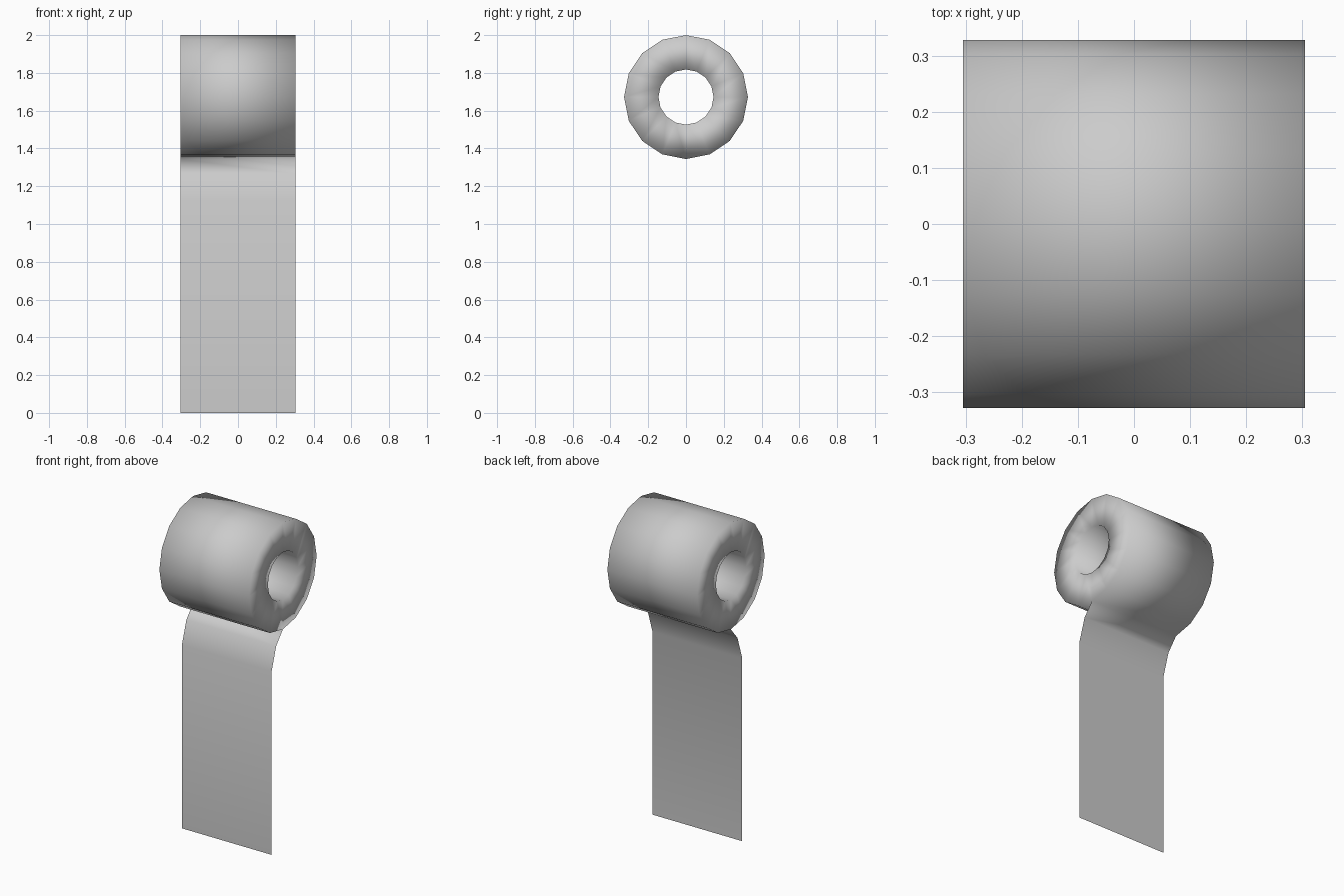
import bpy
import bmesh
from math import sin, cos, pi

# Remove the default cube
cube = bpy.data.objects.get("Cube")
if cube:
    bpy.data.objects.remove(cube, do_unlink=True)

SIDES = 16
HALF_WIDTH = 0.305
OUTER, INNER = 0.328, 0.146
CENTRE_Z = 2 - OUTER

# Paper colour
paper = bpy.data.materials.new("paper_grey")
paper.use_nodes = True
colour = (0.6, 0.6, 0.6, 1)
paper.diffuse_color = colour
paper.node_tree.nodes["Principled BSDF"].inputs["Base Color"].default_value = colour

bm = bmesh.new()


def ring(radius, x):
    """Circle of vertices around the roll axis, starting at the top."""
    angles = [2 * pi * i / SIDES for i in range(SIDES)]
    return [bm.verts.new((x, radius * sin(a), CENTRE_Z + radius * cos(a)))
            for a in angles]


# Hollow roll: outer wall, right end, core wall and left end
rings = [ring(OUTER, -HALF_WIDTH), ring(OUTER, HALF_WIDTH),
         ring(INNER, HALF_WIDTH), ring(INNER, -HALF_WIDTH)]
for k, a in enumerate(rings):
    b = rings[(k + 1) % len(rings)]
    for i in range(SIDES):
        j = (i + 1) % SIDES
        bm.faces.new((a[i], b[i], b[j], a[j]))

# Hanging sheet, continuing from the lowest edge of the roll
left, right = rings[0][SIDES // 2], rings[1][SIDES // 2]
for y, z in [(-0.065, 1.265), (-0.11, 1.125), (-0.11, 0)]:
    next_left = bm.verts.new((-HALF_WIDTH, y, z))
    next_right = bm.verts.new((HALF_WIDTH, y, z))
    bm.faces.new((left, right, next_right, next_left))
    left, right = next_left, next_right

# Soft shading over the whole roll
for face in bm.faces:
    face.smooth = True

mesh = bpy.data.meshes.new("paper_roll")
bm.to_mesh(mesh)
bm.free()
mesh.materials.append(paper)
roll = bpy.data.objects.new("paper_roll", mesh)
bpy.context.collection.objects.link(roll)
